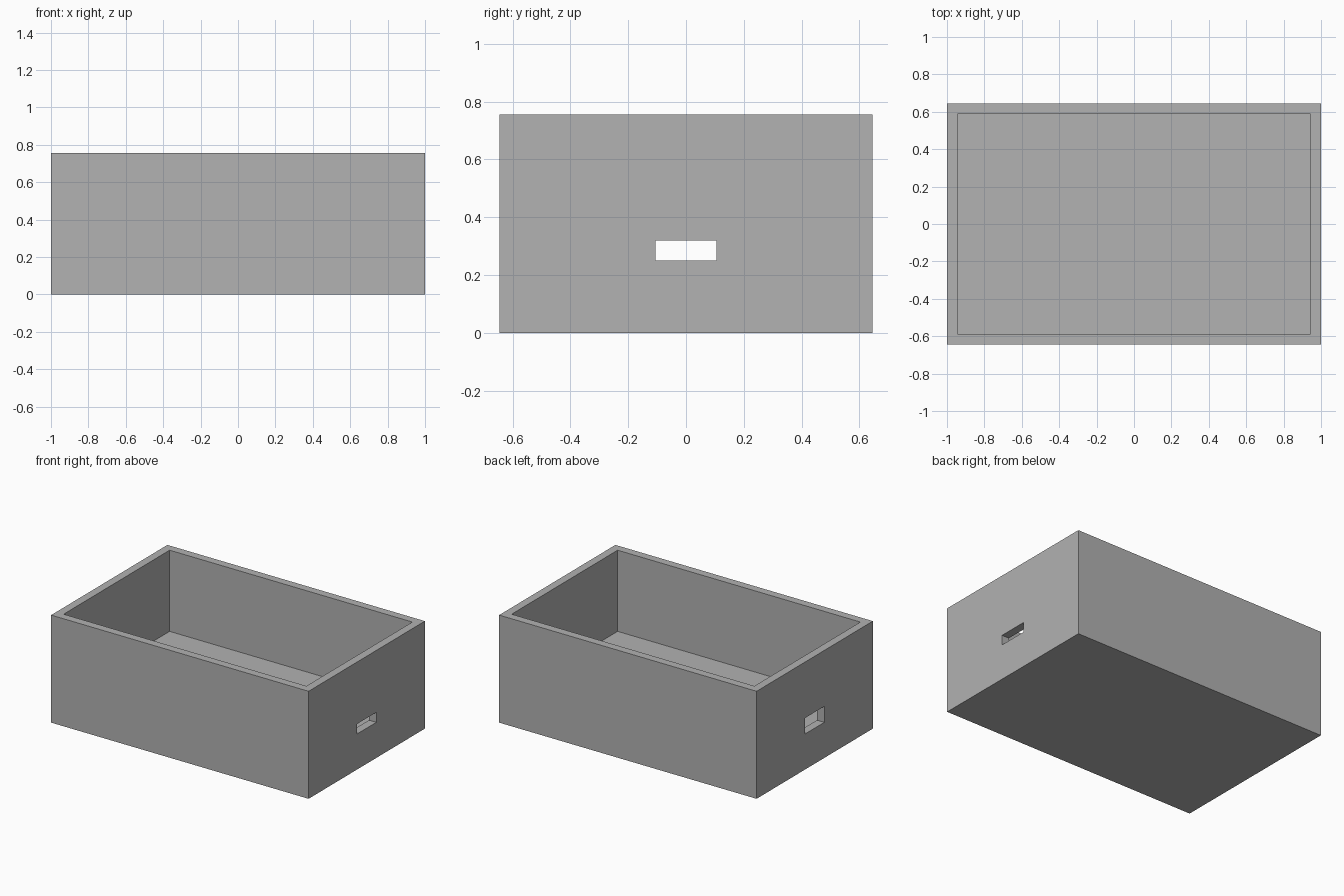
import bpy

if "Cube" in bpy.data.objects:
    bpy.data.objects.remove(bpy.data.objects["Cube"], do_unlink=True)

LENGTH, DEPTH, HEIGHT = 2.0, 1.29, 0.755
WALL, FLOOR = 0.057, 0.185

# Single grey material
grey = bpy.data.materials.new("plain_grey")
grey.use_nodes = True
colour = (0.445, 0.445, 0.445, 1)
grey.diffuse_color = colour
grey.node_tree.nodes["Principled BSDF"].inputs["Base Color"].default_value = colour


def block(name, low, high):
    """Axis-aligned box between two corners."""
    centre = [(a + b) / 2 for a, b in zip(low, high)]
    bpy.ops.mesh.primitive_cube_add(size=1, location=centre)
    obj = bpy.context.object
    obj.name = name
    obj.scale = [b - a for a, b in zip(low, high)]
    bpy.ops.object.transform_apply(location=True, rotation=False, scale=True)
    obj.data.materials.append(grey)
    return obj


def cut(target, cutter):
    """Subtract the cutter from the target, then discard it."""
    cutter.hide_render = True
    mod = target.modifiers.new("cut", 'BOOLEAN')
    mod.operation = 'DIFFERENCE'
    mod.solver = 'EXACT'
    mod.object = cutter
    bpy.context.view_layer.objects.active = target
    bpy.ops.object.modifier_apply(modifier=mod.name)
    bpy.data.objects.remove(cutter, do_unlink=True)


# Open box with a thick floor
x, y = LENGTH / 2, DEPTH / 2
box = block("open_box", (-x, -y, 0), (x, y, HEIGHT))
cut(box, block("cavity_cutter", (WALL - x, WALL - y, FLOOR),
               (x - WALL, y - WALL, HEIGHT + 0.1)))

# Slot through each end wall; the one on the -x end is taller
for side, top in ((1, 0.32), (-1, 0.362)):
    near, far = sorted((side * (x - 0.1), side * (x + 0.1)))
    cut(box, block("slot_cutter", (near, -0.106, 0.25), (far, 0.106, top)))
